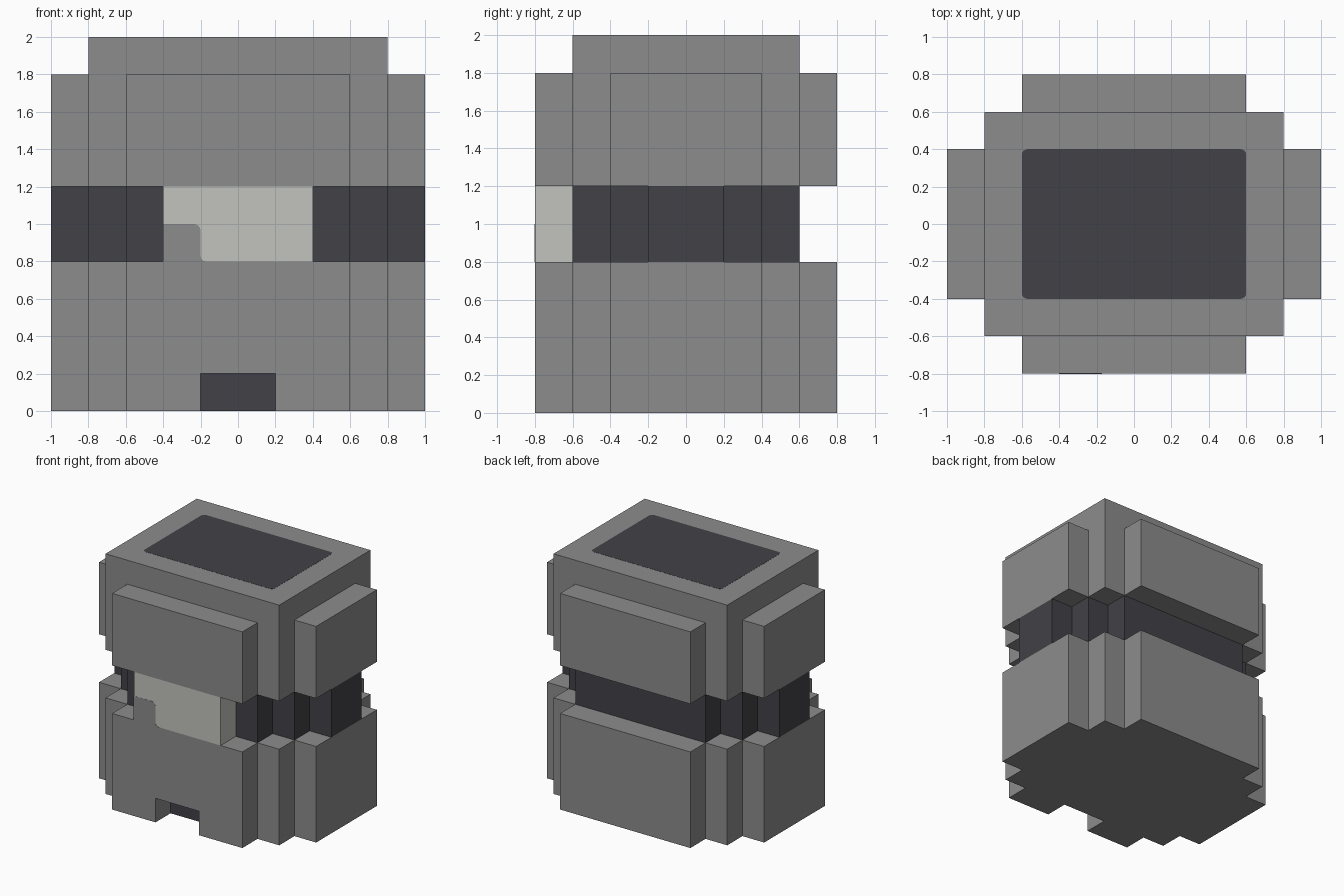
import bpy, bmesh, math

if "Cube" in bpy.data.objects:
    bpy.data.objects.remove(bpy.data.objects["Cube"], do_unlink=True)


def material(name, r, g, b):
    m = bpy.data.materials.new(name)
    m.use_nodes = True
    m.diffuse_color = (r, g, b, 1)
    bsdf = next(n for n in m.node_tree.nodes if n.type == 'BSDF_PRINCIPLED')
    bsdf.inputs["Base Color"].default_value = (r, g, b, 1)
    bsdf.inputs["Roughness"].default_value = 0.8
    return m


GREY = material("stone grey", 0.262, 0.262, 0.262)
DARK = material("charcoal", 0.0545, 0.0529, 0.0612)
LIGHT = material("pale grey", 0.545, 0.55, 0.515)


def prism(name, outline, lo, hi, mats, axis='z', rule=None):
    """Extrude a 2D outline from lo to hi along z (outline xy) or y (outline xz)."""
    bm = bmesh.new()

    def place(p, w):
        return (p[0], p[1], w) if axis == 'z' else (p[0], w, p[1])

    base = bm.faces.new([bm.verts.new(place(p, lo)) for p in outline])
    new = bmesh.ops.extrude_face_region(bm, geom=[base])["geom"]
    for v in new:
        if isinstance(v, bmesh.types.BMVert):
            v.co[2 if axis == 'z' else 1] = hi
    bm.normal_update()
    bmesh.ops.recalc_face_normals(bm, faces=bm.faces)
    bm.normal_update()
    if rule:
        for f in bm.faces:
            f.material_index = rule(f)
    me = bpy.data.meshes.new(name)
    bm.to_mesh(me)
    bm.free()
    for m in mats:
        me.materials.append(m)
    ob = bpy.data.objects.new(name, me)
    bpy.context.collection.objects.link(ob)


def rect(x0, x1, y0, y1):
    return [(x0, y0), (x1, y0), (x1, y1), (x0, y1)]


def arc(cx, cy, r, a0, a1, n=4):
    return [(cx + r * math.cos(math.radians(a0 + (a1 - a0) * i / n)),
             cy + r * math.sin(math.radians(a0 + (a1 - a0) * i / n))) for i in range(n + 1)]


# Upper and lower cores
prism("upper_core", rect(-.8, .8, -.6, .6), 1.2, 2.0, [GREY])
prism("lower_core", rect(-.8, .8, -.6, .6), 0, .8, [GREY])

# Raised plates around both cores
for level, z0, z1 in (("upper", 1.2, 1.8), ("lower", 0, .8)):
    prism(level + "_left_plate", rect(.8, 1, -.4, .4), z0, z1, [GREY])
    prism(level + "_right_plate", rect(-1, -.8, -.4, .4), z0, z1, [GREY])
    prism(level + "_back_plate", rect(-.6, .6, .6, .8), z0, z1, [GREY])
prism("upper_front_plate", rect(-.6, .6, -.8, -.6), 1.2, 1.8, [GREY])

# Lower front plate with a doorway notch whose ceiling is dark
notched = [(-.6, 0), (-.2, 0), (-.2, .2), (.2, .2), (.2, 0), (.6, 0), (.6, .8), (-.6, .8)]
prism("lower_front_plate", notched, -.8, -.6, [GREY, DARK], 'y',
      lambda f: int(abs(f.normal.z) > .5 and .1 < f.calc_center_median().z < .3))
prism("notch_back", rect(-.2, .2, 0, .2), -.602, -.6, [DARK], 'y')

# Stepped dark waist band
quarter = [(1, .2), (.8, .2), (.8, .4), (.6, .4), (.6, .6)]
half = quarter + [(-x, y) for x, y in reversed(quarter)]
prism("waist_band", half + [(x, -y) for x, y in reversed(half)], .8, 1.2, [DARK])

# Pale front block with a grey rounded corner mark
prism("front_block", rect(-.4, .4, -.8, -.6), .8, 1.2, [LIGHT])
mark = [(-.4, .8)] + arc(-.17, .83, .03, 270, 180) + arc(-.235, .965, .035, 0, 90) + [(-.4, 1)]
prism("front_block_mark", mark, -.801, -.8, [GREY], 'y')

# Dark rounded panel on the top
r = .03
panel = (arc(.6 - r, .4 - r, r, 0, 90) + arc(-.6 + r, .4 - r, r, 90, 180)
         + arc(-.6 + r, -.4 + r, r, 180, 270) + arc(.6 - r, -.4 + r, r, 270, 360))
prism("top_panel", panel, 2.0, 2.001, [DARK])
